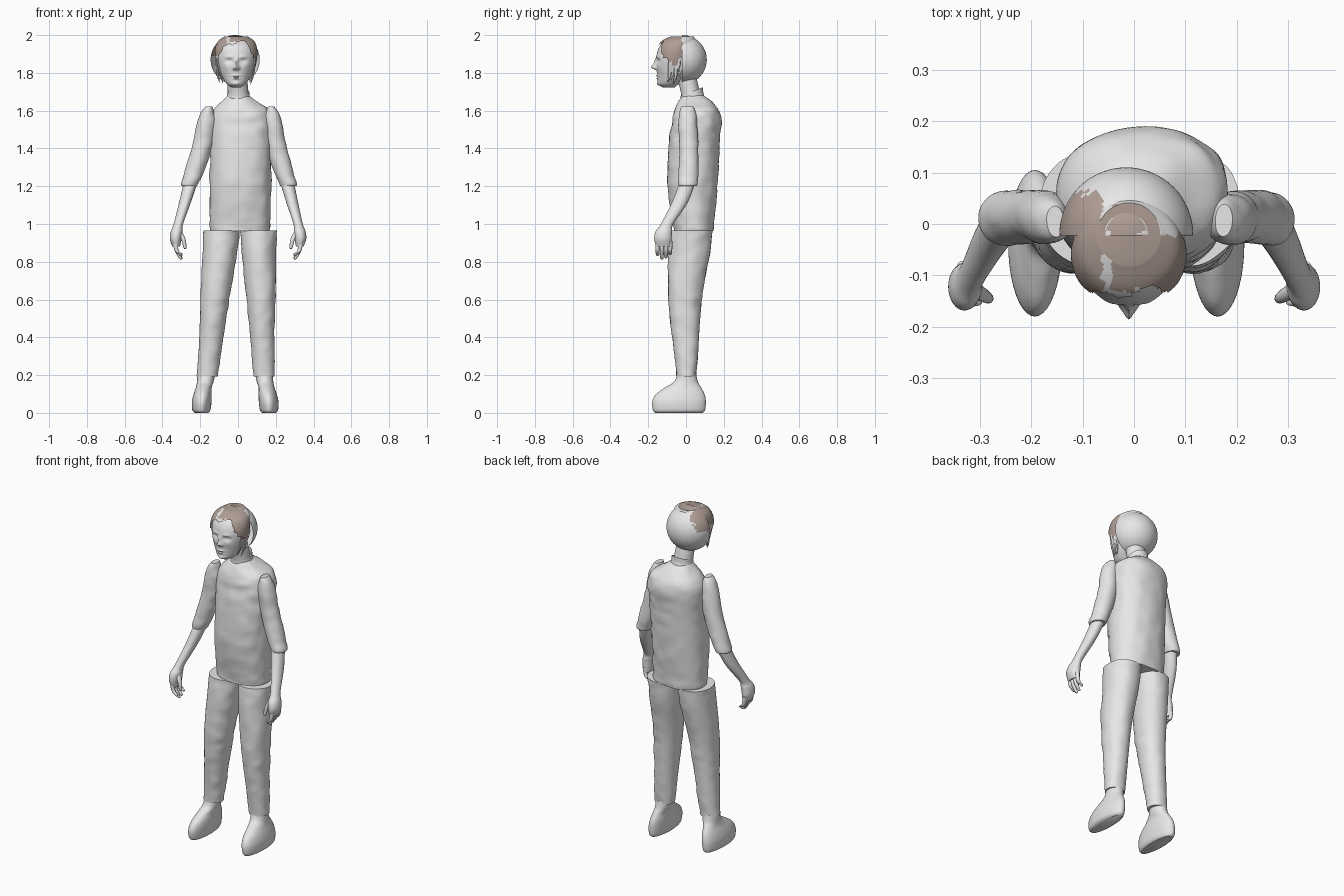
import bpy, bmesh, math, random
from mathutils import Vector, noise

random.seed(4)
if "Cube" in bpy.data.objects:
    bpy.data.objects.remove(bpy.data.objects["Cube"])


def material(name, color):
    mat = bpy.data.materials.new(name)
    mat.use_nodes = True
    mat.diffuse_color = (*color, 1)
    mat.node_tree.nodes["Principled BSDF"].inputs["Base Color"].default_value = (*color, 1)
    return mat


GREY = material("plain grey", (0.8, 0.8, 0.8))
BROWN = material("hair brown", (0.43, 0.34, 0.30))


def spline(keys, steps):
    """Resample key rings with a smooth curve through every key."""
    rows = [keys[0], *keys, keys[-1]]
    out = []
    for a, b, c, d in zip(rows, rows[1:], rows[2:], rows[3:]):
        for i in range(steps):
            t = i / steps
            out.append([q + 0.5 * t * (r - p + t * (2 * p - 5 * q + 4 * r - s
                        + t * (3 * (q - r) + s - p))) for p, q, r, s in zip(a, b, c, d)])
    return out + [list(keys[-1])]


def finish(name, bm, mats=(GREY,), angle=40):
    bmesh.ops.recalc_face_normals(bm, faces=bm.faces)
    mesh = bpy.data.meshes.new(name)
    bm.to_mesh(mesh)
    bm.free()
    for mat in mats:
        mesh.materials.append(mat)
    obj = bpy.data.objects.new(name, mesh)
    bpy.context.collection.objects.link(obj)
    mesh.shade_smooth()
    mesh.set_sharp_from_angle(angle=math.radians(angle))
    return obj


def loft(keys, sides=32, steps=5, power=2.0, side=1, shift=lambda z: 0.0, caps=True):
    """Skin horizontal rings given as (z, centre x, centre y, radius x, radius y)."""
    bm = bmesh.new()
    rings = []
    for z, cx, cy, rx, ry in spline(keys, steps):
        ring = []
        for i in range(sides):
            a = math.tau * i / sides
            c, s = math.cos(a), math.sin(a)
            x = cx + rx * math.copysign(abs(c) ** (2 / power), c)
            y = cy + ry * math.copysign(abs(s) ** (2 / power), s)
            ring.append(bm.verts.new((side * x + shift(z), y, z)))
        rings.append(ring)
    for lo, hi in zip(rings, rings[1:]):
        for i in range(sides):
            j = (i + 1) % sides
            bm.faces.new((lo[i], lo[j], hi[j], hi[i]))
    if caps:
        bm.faces.new(rings[0])
        bm.faces.new(rings[-1])
    return bm


def wrinkle(bm, amount):
    """Soft cloth folds."""
    for v in bm.verts:
        n = noise.noise(Vector((v.co.x * 14, v.co.y * 14, v.co.z * 22)))
        v.co.x += amount * n
        v.co.y += amount * n * (1 if v.co.y > 0 else -1)


# Shirt body and collar
shirt = loft([(.962, .01, .04, .155, .105), (1.0, .01, .04, .16, .108), (1.2, .012, .034, .162, .132),
              (1.4, .015, .042, .163, .135), (1.54, .017, .056, .168, .13), (1.6, .017, .057, .15, .12),
              (1.645, .01, .05, .1, .09), (1.68, .003, .04, .058, .055)], 64, 7, 2.25)
wrinkle(shirt, .006)
finish("shirt", shirt)
collar = loft([(1.64, .002, .03, .075, .07), (1.67, .002, .03, .062, .062),
               (1.7, .002, .03, .058, .06)], caps=False)
for v in collar.verts:
    v.co.z += (v.co.y - .03) * .4
finish("collar", collar)
finish("neck", loft([(1.6, .002, .03, .06, .055), (1.7, .0, .022, .054, .05), (1.82, -.008, -.01, .055, .055)]))

# Head, with the features pushed in and out of the front
HEAD = [(1.722, -.01, -.092, .022, .03), (1.74, -.01, -.093, .048, .053), (1.775, -.01, -.075, .072, .075),
        (1.82, -.01, -.062, .091, .092), (1.87, -.01, -.063, .1, .094), (1.92, -.01, -.055, .1, .094),
        (1.96, -.01, -.04, .085, .083), (1.985, -.01, -.02, .05, .055)]
head = loft(HEAD, 112, 9)
FEATURES = [(0, 1.83, .013, .013, .026), (0, 1.853, .009, .022, .013), (.014, 1.824, .008, .007, .008),
            (.036, 1.862, .018, .011, -.013), (.036, 1.86, .011, .006, .006), (.038, 1.885, .022, .007, .005),
            (0, 1.784, .022, .005, .008), (0, 1.77, .018, .005, .008), (0, 1.777, .024, .003, -.006),
            (0, 1.742, .02, .011, .007), (.05, 1.83, .02, .02, .004)]
for v in head.verts:
    if v.co.y < -.08:
        x, z = abs(v.co.x + .01), v.co.z
        v.co.y -= sum(amp * math.exp(-((x - fx) / sx) ** 2 - ((z - fz) / sz) ** 2)
                      for fx, fz, sx, sz, amp in FEATURES)
finish("head", head, angle=60)


def is_brown(p):
    ragged = .012 * noise.noise(p * 60)
    x, y, z = p.x + ragged, p.y + ragged, p.z + ragged
    return (x < -.062 and y < .06 and z > 1.89
            or -.045 < x < .015 and y < .035 and z > 1.965
            or x > .015 and y < -.02 and z > 1.84)


def color_hair(bm):
    for f in bm.faces:
        f.material_index = int(is_brown(f.calc_center_median()))


# Rounded back of the hair, open at the front
back = bmesh.new()
bmesh.ops.create_uvsphere(back, u_segments=64, v_segments=40, radius=.13)
bmesh.ops.translate(back, verts=back.verts, vec=(-.015, -.02, 1.87))
bmesh.ops.bisect_plane(back, geom=back.verts[:] + back.edges[:] + back.faces[:], dist=1e-5,
                       plane_co=(0, -.022, 0), plane_no=(0, -1, 0), clear_outer=True)
color_hair(back)
finish("back_hair", back, (GREY, BROWN))

# Front hair shell with a ragged hairline cut out of it
front = loft([(z + .008, cx, cy, rx + .011, ry + .006) for z, cx, cy, rx, ry in HEAD[3:]], 112, 8)
cut = []
for f in front.faces:
    p = f.calc_center_median()
    rag = .025 * noise.noise(Vector((p.x * 60, p.y * 60, p.z * 12)))
    line = 1.955 - max(0, abs(p.x + .01) - .05) * 1.6
    if p.y > -.015 and p.z < 1.94 or p.y < -.075 and p.z + rag < line or p.z + rag < 1.835:
        cut.append(f)
bmesh.ops.delete(front, geom=cut, context='FACES')
color_hair(front)
finish("front_hair", front, (GREY, BROWN))

# Loose locks beside the cheeks
for side, label in ((1, "left"), (-1, "right")):
    for i in range(5):
        y = -.085 + .015 * i
        tip = random.uniform(1.735, 1.79)
        w = random.uniform(.08, .1)
        finish(f"{label}_lock_{i + 1}", loft([(tip, w - .012, y - .012, .001, .001), (tip + .05, w, y, .007, .009),
               (1.88, .1, y, .008, .012)], 8, 4, side=side, shift=lambda z: -.01))

# Arms, hands, legs and shoes
arm_shift = lambda z: .014 * (z - .9)
leg_shift = lambda z: .03 * (z - .6)
for side, label in ((1, "left"), (-1, "right")):
    sleeve = loft([(1.2, .26, .01, .04, .045), (1.215, .26, .011, .046, .052), (1.29, .232, .013, .052, .052),
                   (1.42, .195, .015, .054, .05), (1.54, .175, .01, .049, .05), (1.595, .17, .008, .033, .042),
                   (1.622, .163, .006, .017, .03)], 40, 6, side=side, shift=arm_shift)
    wrinkle(sleeve, .004)
    finish(f"{label}_sleeve", sleeve)
    finish(f"{label}_forearm", loft([(.88, .327, -.118, .02, .04), (.92, .33, -.122, .031, .046),
           (.96, .326, -.118, .031, .044), (1.0, .317, -.1, .025, .033), (1.11, .285, -.035, .031, .042),
           (1.21, .258, .005, .036, .042)], side=side, shift=arm_shift))
    for i, tip in enumerate((.83, .812, .818, .835)):
        y = -.15 + .022 * i
        finish(f"{label}_finger_{i + 1}", loft([(tip, .302, y, .003, .003), (tip + .008, .304, y, .009, .009),
               (.86, .325, y, .011, .011), (.91, .333, y, .012, .012)], 12, side=side))
    finish(f"{label}_thumb", loft([(.868, .28, -.145, .003, .003), (.876, .281, -.145, .008, .009),
           (.92, .29, -.14, .012, .013), (.965, .315, -.125, .015, .016)], 12, side=side))

    trouser = loft([(.192, .15, .002, .056, .052), (.33, .14, 0, .061, .064), (.5, .128, -.005, .069, .08),
                    (.65, .119, -.003, .08, .092), (.85, .103, .018, .091, .11), (.965, .098, .03, .097, .11)],
                   48, 8, 2.1, side=side, shift=leg_shift)
    wrinkle(trouser, .004)
    finish(f"{label}_trouser_leg", trouser)
    finish(f"{label}_shoe", loft([(0, .178, -.037, .036, .125), (.015, .179, -.037, .048, .138),
           (.06, .177, -.037, .052, .142), (.1, .172, -.03, .048, .128), (.135, .166, -.015, .042, .095),
           (.165, .158, .0, .044, .063), (.205, .153, .004, .047, .05)], 40, side=side,
           shift=lambda z: -.015))
